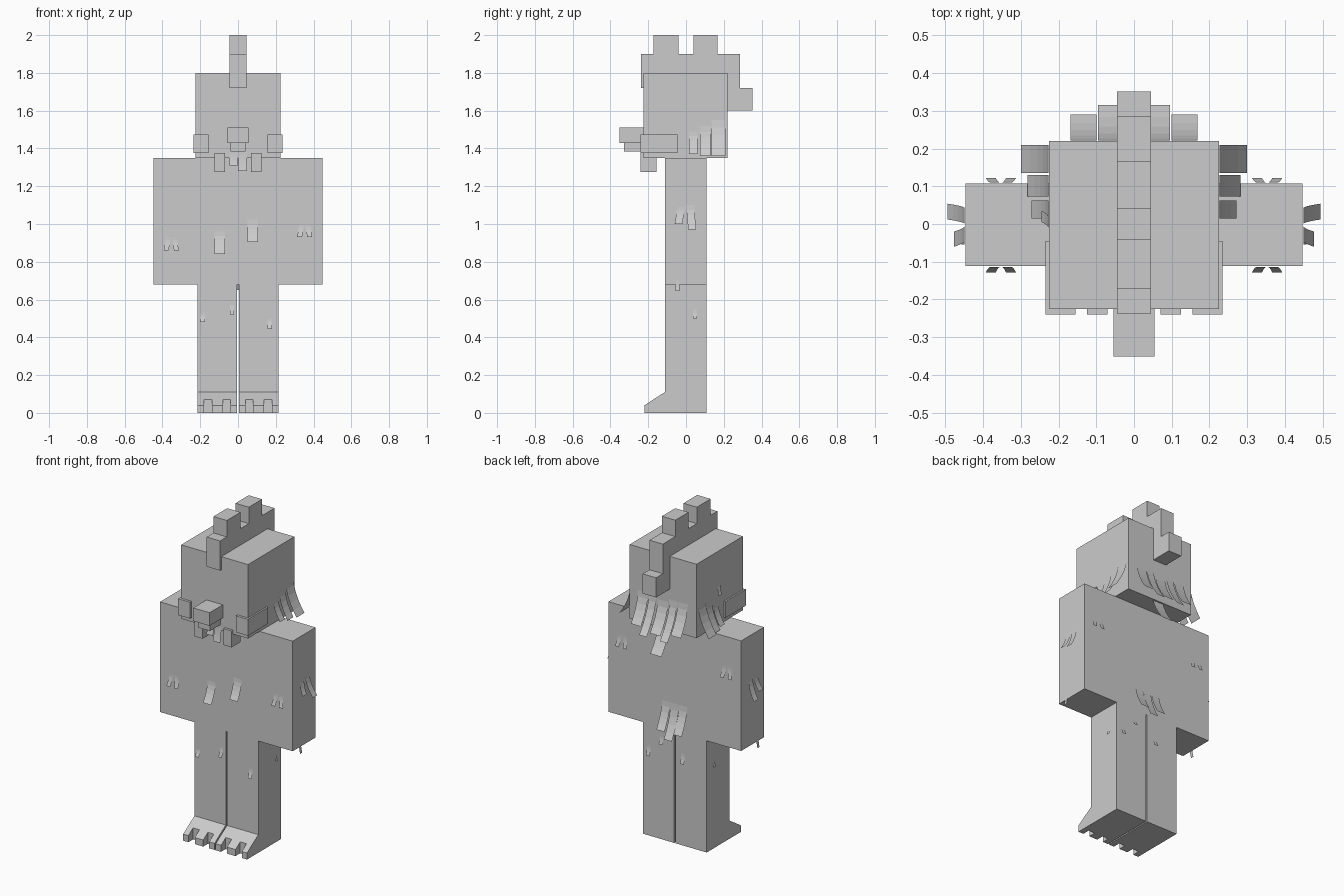
import bpy, bmesh
from mathutils import Vector

if "Cube" in bpy.data.objects:
    bpy.data.objects.remove(bpy.data.objects["Cube"])

grey = bpy.data.materials.new("light_grey")
grey.diffuse_color = (0.6, 0.6, 0.6, 1)
grey.use_nodes = True
grey.node_tree.nodes["Principled BSDF"].inputs["Base Color"].default_value = grey.diffuse_color


def finish(name, bm, solid=True):
    if solid:
        bmesh.ops.recalc_face_normals(bm, faces=bm.faces)
    mesh = bpy.data.meshes.new(name)
    bm.to_mesh(mesh)
    bm.free()
    mesh.materials.append(grey)
    ob = bpy.data.objects.new(name, mesh)
    bpy.context.collection.objects.link(ob)
    return ob


def prism(name, x0, x1, profile):
    """Side outline of (y, z) points, extruded along x."""
    bm = bmesh.new()
    face = bm.faces.new([bm.verts.new((x0, y, z)) for y, z in profile])
    ext = bmesh.ops.extrude_face_region(bm, geom=[face])
    moved = [g for g in ext["geom"] if isinstance(g, bmesh.types.BMVert)]
    bmesh.ops.translate(bm, vec=(x1 - x0, 0, 0), verts=moved)
    return finish(name, bm)


def box(name, x0, x1, y0, y1, z0, z1):
    return prism(name, x0, x1, [(y0, z0), (y1, z0), (y1, z1), (y0, z1)])


def tuft(name, side, surface, a, b, top, bottom, flare, slant=0.0, n=5):
    """Thin strip of fur from a to b along a wall, flaring outwards as it hangs."""
    out = {"front": Vector((0, -1, 0)), "back": Vector((0, 1, 0)),
           "right": Vector((1, 0, 0)), "left": Vector((-1, 0, 0))}[side]
    along = Vector((1, 0, 0)) if side in ("front", "back") else Vector((0, 1, 0))
    bm = bmesh.new()
    rows = []
    for i in range(n + 1):
        t = i / n
        base = out * (surface + 0.002 + flare * t ** 1.8)
        base.z = top + (bottom - top) * t
        rows.append([bm.verts.new(base + along * (s + slant * t)) for s in (a, b)])
    for r, q in zip(rows, rows[1:]):
        f = bm.faces.new((r[0], q[0], q[1], r[1]))
        f.normal_update()
        if f.normal.dot(out) < 0:
            f.normal_flip()
    return finish(name, bm, solid=False)


# Main blocks
FRONT, BACK = 0.112, 0.108
box("head", -0.225, 0.225, -0.225, 0.22, 1.35, 1.8)
box("torso_and_arms", -0.447, 0.447, -FRONT, BACK, 0.68, 1.35)

# Crest running over the head
prism("crest", -0.045, 0.045, [
    (-0.237, 1.72), (-0.237, 1.9), (-0.172, 1.9), (-0.172, 2), (-0.04, 2), (-0.04, 1.9),
    (0.04, 1.9), (0.04, 2), (0.167, 2), (0.167, 1.9), (0.287, 1.9), (0.287, 1.72),
    (0.352, 1.72), (0.352, 1.6), (0.22, 1.6), (0.22, 1.8), (-0.225, 1.8), (-0.225, 1.72)])

# Face
box("nose", -0.055, 0.055, -0.352, -0.225, 1.43, 1.51)
box("muzzle", -0.04, 0.04, -0.327, -0.225, 1.385, 1.43)
for s, tag in ((1, "right"), (-1, "left")):
    def span(a, b):
        return sorted((s * a, s * b))
    box("cheek_" + tag, *span(0.155, 0.235), -0.24, -0.045, 1.375, 1.475)
    box("tusk_" + tag, *span(0.07, 0.125), -0.24, -0.155, 1.275, 1.375)

    # Leg with sloping foot, and three toes
    prism("leg_" + tag, *span(0.004, 0.215), [
        (BACK, 0), (BACK, 0.68), (-FRONT, 0.68), (-FRONT, 0.11), (-0.175, 0.07), (-0.175, 0)])
    for a, b in ((0.004, 0.04), (0.08, 0.137), (0.18, 0.215)):
        prism("toe_" + tag, *span(a, b), [
            (-0.175, 0.07), (-0.22, 0.04), (-0.22, 0), (-0.175, 0)])

    # Fur on the side of the head
    for a, b, top, bottom, flare in ((0.135, 0.21, 1.55, 1.36, 0.073),
                                     (0.073, 0.13, 1.52, 1.36, 0.055),
                                     (0.015, 0.062, 1.49, 1.37, 0.045)):
        tuft("head_side_fur_" + tag, tag, 0.225, a, b, top, bottom, flare)
    # Fur on the back of the head
    for a, b, bottom, flare in ((0.1, 0.168, 1.36, 0.068), (0.045, 0.095, 1.32, 0.093)):
        tuft("head_back_fur_" + tag, "back", 0.22, *span(a, b), 1.54, bottom, flare)
    # Fur on the arms
    tuft("arm_fur_" + tag, tag, 0.447, -0.045, -0.005, 1.09, 1.0, 0.028, -0.015)
    tuft("arm_fur_" + tag, tag, 0.447, 0.0, 0.042, 1.1, 0.97, 0.046, 0.012)
    tuft("arm_low_fur_" + tag, tag, 0.447, -0.055, -0.035, 0.7, 0.645, 0.008)
    low = 0.86 if s < 0 else 0.93
    for c, d in ((0.325, -0.012), (0.355, 0.012)):
        tuft("arm_front_fur_" + tag, "front", FRONT, *span(c, c + 0.026),
             low + 0.07, low, 0.015, s * d)
        tuft("arm_back_fur_" + tag, "back", BACK, *span(c, c + 0.026),
             1.17, 1.1, 0.012, s * d)
    # Fur on the outside of the leg
    tuft("leg_side_fur_" + tag, tag, 0.215, 0.037, 0.057, 0.55, 0.5, 0.01)

tuft("temple_fur", "left", 0.225, -0.01, 0.02, 1.61, 1.54, 0.018, 0.015)
tuft("nape_fur_upper", "back", 0.22, -0.035, 0.035, 1.52, 1.34, 0.075)
tuft("nape_fur_lower", "back", 0.2, -0.035, 0.04, 1.4, 1.21, 0.085)

# Beard
tuft("beard", "front", 0.225, -0.045, -0.002, 1.385, 1.31, 0.012)
tuft("beard", "front", 0.225, 0.0, 0.048, 1.385, 1.28, 0.014)

# Chest, tail and leg fur: side, surface, start, end, top, bottom, flare
for name, side, surf, a, b, top, bottom, flare in (
        ("chest_fur", "front", FRONT, -0.125, -0.07, 0.96, 0.84, 0.045),
        ("chest_fur", "front", FRONT, 0.05, 0.105, 1.025, 0.905, 0.04),
        ("tail_fur", "back", BACK, -0.085, -0.03, 0.85, 0.69, 0.055),
        ("tail_fur", "back", BACK, -0.027, 0.027, 0.85, 0.65, 0.065),
        ("tail_fur", "back", BACK, 0.03, 0.085, 0.85, 0.69, 0.055),
        ("leg_front_fur", "front", FRONT, -0.2, -0.175, 0.525, 0.48, 0.014),
        ("leg_front_fur", "front", FRONT, -0.042, -0.02, 0.58, 0.52, 0.014),
        ("leg_front_fur", "front", FRONT, 0.155, 0.18, 0.5, 0.445, 0.014),
        ("leg_back_fur", "back", BACK, 0.075, 0.1, 0.63, 0.58, 0.01),
        ("leg_back_fur", "back", BACK, -0.07, -0.045, 0.56, 0.5, 0.012),
        ("leg_back_fur", "back", BACK, 0.16, 0.185, 0.55, 0.49, 0.012)):
    tuft(name, side, surf, a, b, top, bottom, flare)
